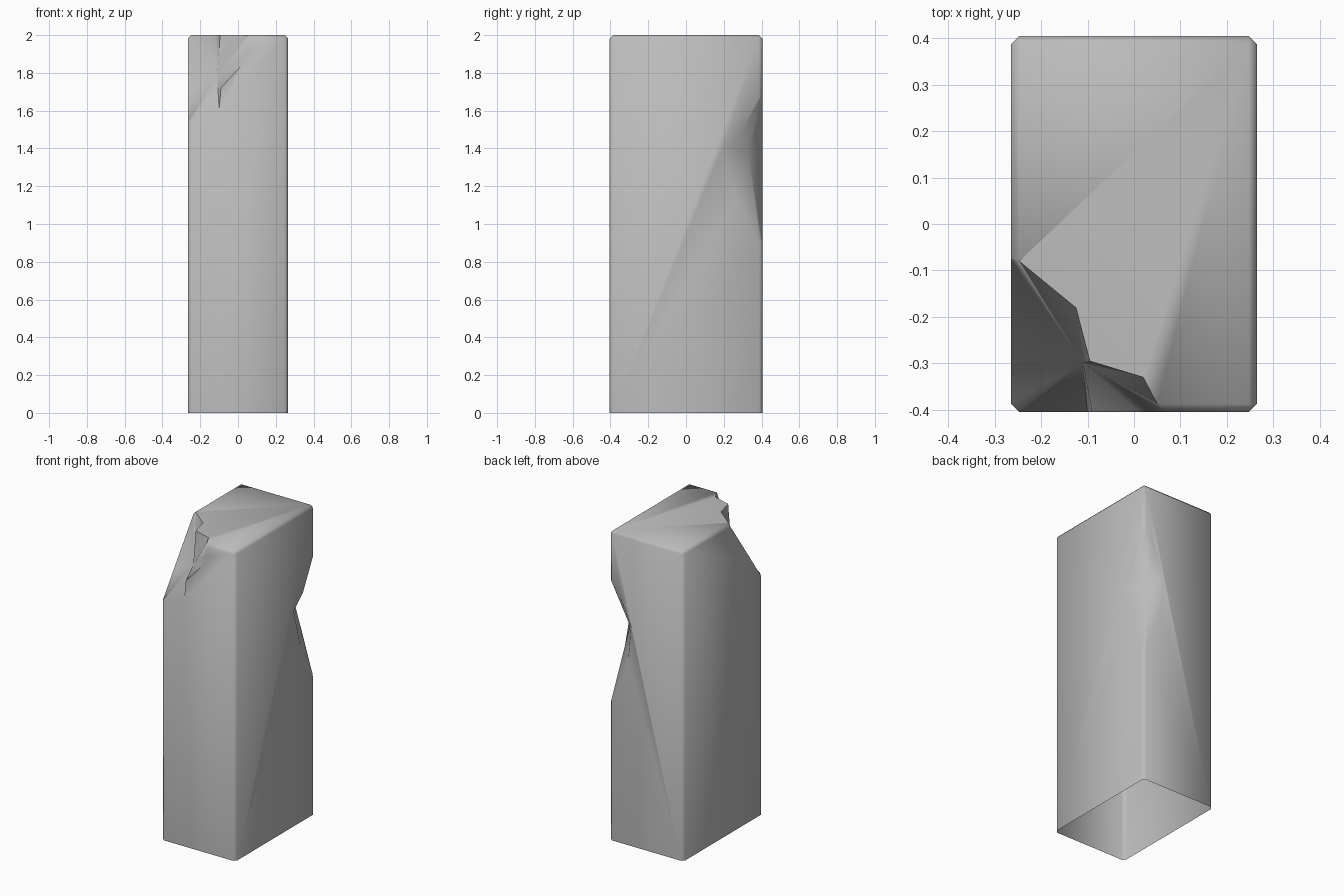
import bpy, bmesh
from mathutils import Vector

cube = bpy.data.objects.get("Cube")
if cube:
    bpy.data.objects.remove(cube, do_unlink=True)

HX, HY, H, BEVEL = 0.265, 0.405, 2.0, 0.018

stone = bpy.data.materials.new("grey stone")
stone.use_nodes = True
GREY = (0.5, 0.5, 0.5, 1)
stone.diffuse_color = GREY
stone.node_tree.nodes["Principled BSDF"].inputs["Base Color"].default_value = GREY


def add_object(name, bm):
    mesh = bpy.data.meshes.new(name)
    bmesh.ops.recalc_face_normals(bm, faces=bm.faces)
    bm.to_mesh(mesh)
    bm.free()
    obj = bpy.data.objects.new(name, mesh)
    bpy.context.collection.objects.link(obj)
    return obj


def chip_cutter(name, hub, rim, apex):
    """Faceted chunk: rim points fan inward to the hub and outward to the apex."""
    bm = bmesh.new()
    hub = Vector(hub)
    inner, outer = bm.verts.new(hub), bm.verts.new(apex)
    ring = [bm.verts.new(hub + (Vector(p) - hub) * 1.2) for p in rim]
    for a, b in zip(ring, ring[1:] + ring[:1]):
        bm.faces.new((inner, a, b))
        bm.faces.new((outer, b, a))
    obj = add_object(name, bm)
    obj.hide_render = True
    return obj


# Block with chamfered upright and top edges
bm = bmesh.new()
bmesh.ops.create_cube(bm, size=1)
for v in bm.verts:
    v.co = (v.co.x * 2 * HX, v.co.y * 2 * HY, (v.co.z + 0.5) * H)
edges = [e for e in bm.edges if max(v.co.z for v in e.verts) > 1]
bmesh.ops.bevel(bm, geom=edges, offset=BEVEL, segments=1, affect='EDGES')
pillar = add_object("stone_pillar", bm)

# Broken top corner
top_break = chip_cutter("top_break_cutter", (-0.11, -0.30, 1.78), [
    (-HX, -0.075, 1.982), (-0.247, -0.08, H), (-0.125, -0.18, H),
    (-0.095, -0.295, H), (0.02, -0.33, H), (0.05, -0.387, H),
    (0.055, -HY, 1.92), (0.01, -HY, 1.83), (-0.09, -HY, 1.72),
    (-0.1, -HY, 1.61), (-0.247, -HY, 1.55), (-HX, -0.387, 1.545),
    (-HX, -0.285, 1.69)], (-0.7, -0.9, 2.6))

# Notch in the opposite upright edge
side_notch = chip_cutter("side_notch_cutter", (0.17, 0.33, 1.38), [
    (0.256, 0.396, 1.67), (HX, 0.285, 1.475), (HX, 0.19, 1.39),
    (HX, 0.26, 1.14), (0.256, 0.396, 0.905), (0.13, HY, 1.195),
    (0.11, HY, 1.42), (0.19, HY, 1.595)], (0.7, 0.9, 1.35))

for cutter in (top_break, side_notch):
    mod = pillar.modifiers.new(cutter.name, 'BOOLEAN')
    mod.operation, mod.solver, mod.object = 'DIFFERENCE', 'EXACT', cutter

graph = bpy.context.evaluated_depsgraph_get()
carved = bpy.data.meshes.new_from_object(pillar.evaluated_get(graph))
pillar.modifiers.clear()
pillar.data = carved
for cutter in (top_break, side_notch):
    bpy.data.objects.remove(cutter, do_unlink=True)

# Open underside
bm = bmesh.new()
bm.from_mesh(carved)
bmesh.ops.delete(bm, geom=[f for f in bm.faces if f.calc_center_median().z < 0.01],
                 context='FACES')
bm.to_mesh(carved)
bm.free()

carved.materials.clear()
carved.materials.append(stone)
bpy.ops.object.select_all(action='DESELECT')
pillar.select_set(True)
bpy.context.view_layer.objects.active = pillar
bpy.ops.object.shade_smooth_by_angle(angle=0.87)
